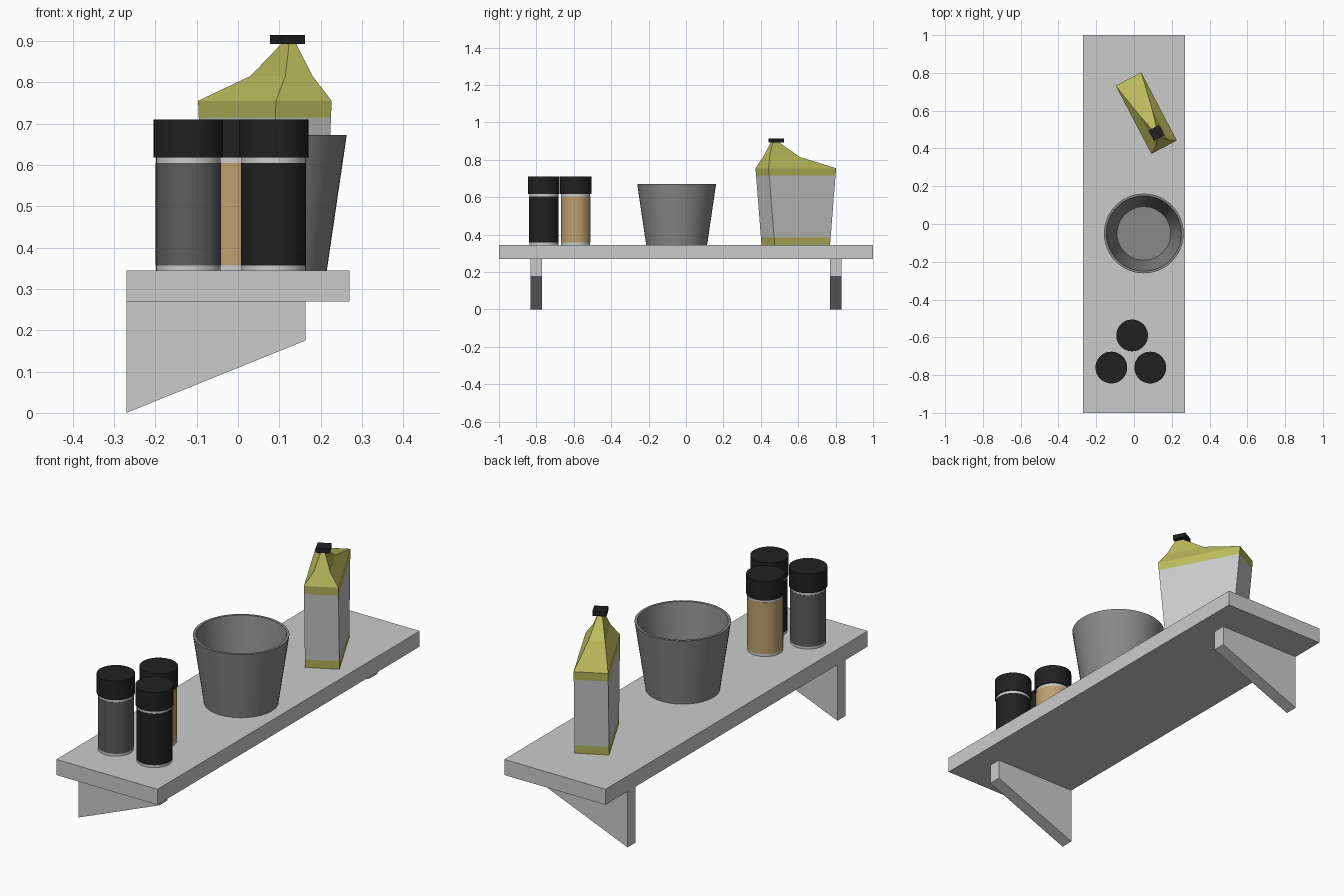
import bpy, bmesh, math
from mathutils import Matrix

if "Cube" in bpy.data.objects:
    bpy.data.objects.remove(bpy.data.objects["Cube"])

SHELF_TOP = 0.345


def material(name, r, g, b):
    m = bpy.data.materials.new(name)
    m.diffuse_color = (r, g, b, 1)
    m.use_nodes = True
    m.node_tree.nodes["Principled BSDF"].inputs["Base Color"].default_value = m.diffuse_color
    return m


BLACK = material("black", 0.015, 0.015, 0.015)
CHARCOAL = material("charcoal", 0.11, 0.11, 0.11)
TAN = material("tan", 0.52, 0.35, 0.16)
OLIVE = material("olive", 0.5, 0.5, 0.11)
BUCKET_GREY = material("bucket_grey", 0.25, 0.25, 0.25)


def make(name, bm, mat=None):
    bmesh.ops.recalc_face_normals(bm, faces=bm.faces)
    mesh = bpy.data.meshes.new(name)
    bm.to_mesh(mesh)
    bm.free()
    ob = bpy.data.objects.new(name, mesh)
    bpy.context.collection.objects.link(ob)
    if mat:
        mesh.materials.append(mat)
    return ob


def loft(name, rings, mat=None, matrix=Matrix(), smooth=False):
    """Skin a stack of rings and close both ends."""
    bm = bmesh.new()
    loops = [[bm.verts.new(matrix @ Matrix.Translation(p).translation) for p in r] for r in rings]
    for a, b in zip(loops, loops[1:]):
        for i in range(len(a)):
            j = (i + 1) % len(a)
            bm.faces.new((a[i], a[j], b[j], b[i]))
    bm.faces.new(loops[0])
    bm.faces.new(loops[-1])
    ob = make(name, bm, mat)
    if smooth:
        bpy.ops.object.select_all(action='DESELECT')
        bpy.context.view_layer.objects.active = ob
        ob.select_set(True)
        bpy.ops.object.shade_smooth_by_angle(angle=math.radians(30))
    return ob


def lathe(name, x, y, profile, mat=None, n=48):
    rings = [[(x + r * math.cos(2 * math.pi * i / n), y + r * math.sin(2 * math.pi * i / n), z)
              for i in range(n)] for r, z in profile]
    return loft(name, rings, mat, smooth=True)


def rect(hu, v0, v1, z):
    return [(-hu, v0, z), (hu, v0, z), (hu, v1, z), (-hu, v1, z)]


# Shelf board
loft("shelf_board", [rect(0.27, -1, 1, 0.27), rect(0.27, -1, 1, SHELF_TOP)])

# Two wedge brackets
outline = [(-0.27, 0), (0.163, 0.175), (0.163, 0.27), (-0.27, 0.27)]
for name, y in (("front_bracket", -0.8), ("back_bracket", 0.8)):
    loft(name, [[(x, y + s, z) for x, z in outline] for s in (-0.031, 0.031)])

# Bucket, open at the top with an inner floor
lathe("bucket", 0.052, -0.05,
      [(0.163, SHELF_TOP), (0.211, 0.672), (0.199, 0.672), (0.142, 0.36)], BUCKET_GREY)

# Three spice jars: bare core, label sleeve and cap
for name, x, y, mat in (("left_jar", -0.12, -0.76, CHARCOAL),
                        ("right_jar", 0.086, -0.76, BLACK),
                        ("back_jar", -0.01, -0.59, TAN)):
    lathe(name + "_base_band", x, y, [(0.078, SHELF_TOP), (0.078, 0.357)])
    lathe(name + "_label", x, y, [(0.079, 0.357), (0.079, 0.605)], mat)
    lathe(name + "_neck_band", x, y, [(0.078, 0.605), (0.078, 0.618)])
    lathe(name + "_cap", x, y, [(0.084, 0.618), (0.084, 0.710)], BLACK)

# Carton, turned on the shelf; its long axis points to local -y
turn = Matrix.Translation((0.065, 0.587, 0)) @ Matrix.Rotation(math.radians(27.6), 4, 'Z')


def body_ring(z):
    h = 0.167 + (0.2035 - 0.167) * (z - SHELF_TOP) / (0.755 - SHELF_TOP)
    return rect(0.076, -h, h, z)


loft("carton_base_band", [body_ring(SHELF_TOP), body_ring(0.385)], OLIVE, turn)
loft("carton_body", [body_ring(0.385), body_ring(0.715)], None, turn)
loft("carton_top", [body_ring(0.715), body_ring(0.755),
                    rect(0.037, -0.178, 0.005, 0.815),
                    rect(0.009, -0.144, -0.108, 0.895)], OLIVE, turn)
loft("carton_cap", [rect(0.031, -0.149, -0.087, z) for z in (0.893, 0.914)], BLACK, turn)
